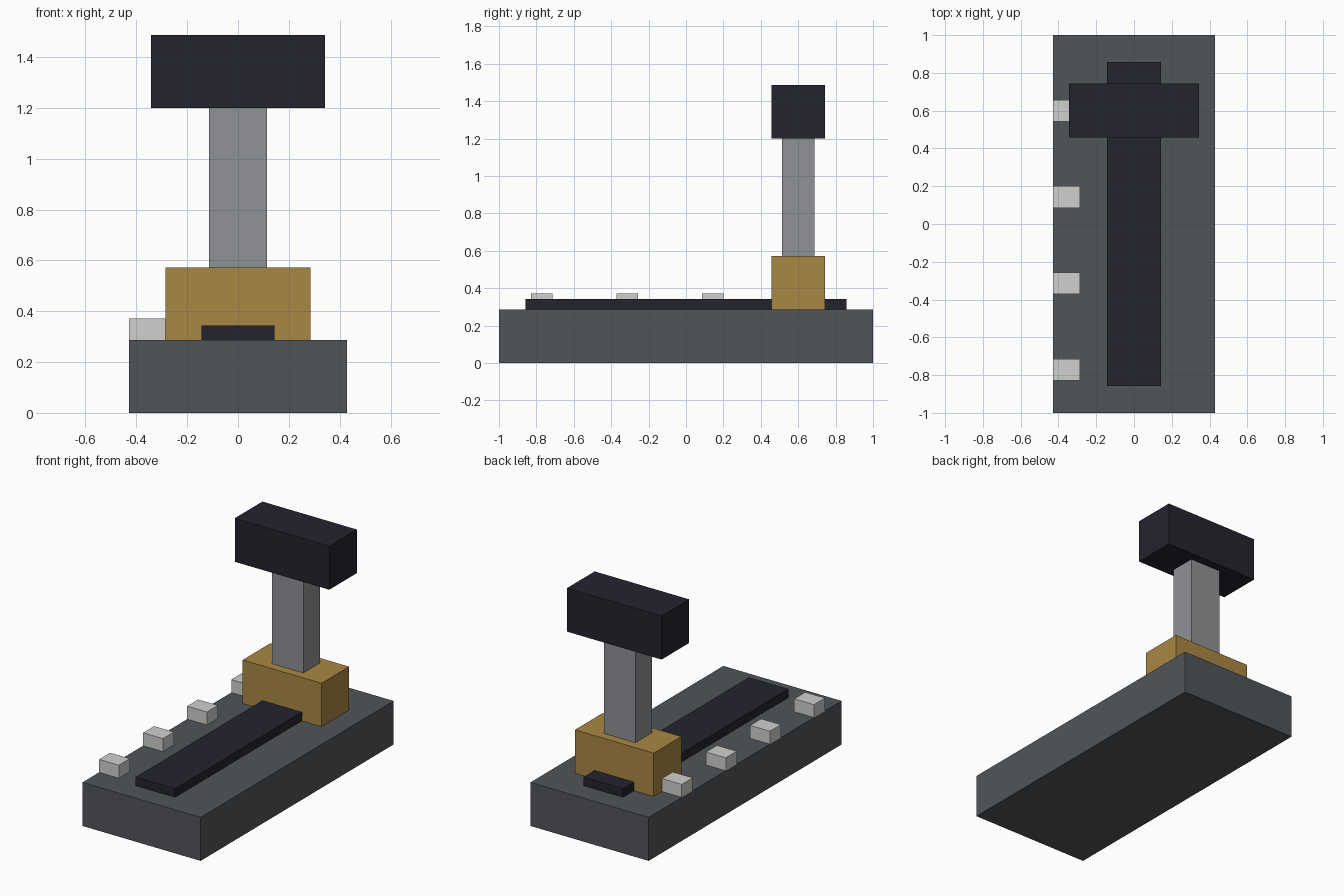
import bpy
from mathutils import Vector

default = bpy.data.objects.get("Cube")
if default:
    bpy.data.objects.remove(default, do_unlink=True)


def material(name, rgb):
    """Make a flat material from 8-bit sRGB values."""
    linear = [((c / 255 + 0.055) / 1.055) ** 2.4 for c in rgb]
    mat = bpy.data.materials.new(name)
    mat.use_nodes = True
    mat.diffuse_color = (*linear, 1)
    bsdf = mat.node_tree.nodes["Principled BSDF"]
    bsdf.inputs["Base Color"].default_value = (*linear, 1)
    bsdf.inputs["Roughness"].default_value = 0.8
    return mat


def box(name, low, high, mat):
    """Add a box spanning two opposite corners."""
    low, high = Vector(low), Vector(high)
    bpy.ops.mesh.primitive_cube_add(size=1, location=(low + high) / 2)
    obj = bpy.context.object
    obj.name = name
    obj.scale = high - low
    bpy.ops.object.transform_apply(location=False, rotation=False, scale=True)
    obj.data.materials.append(mat)
    return obj


slate = material("slate_grey", (81, 85, 89))
black = material("blue_black", (36, 35, 46))
brass = material("brass", (170, 135, 67))
steel = material("steel_grey", (143, 145, 149))
white = material("off_white", (208, 209, 206))

DECK = 0.286     # top of the base
LEVER_Y = 0.6    # lever position along the slot

# Base plate and the dark slot strip
box("base", (-0.429, -1, 0), (0.429, 1, DECK), slate)
box("slot_strip", (-0.143, -0.857, DECK), (0.143, 0.857, 0.343), black)

# Lever: collar, stem and cross grip
box("lever_collar", (-0.286, LEVER_Y - 0.143, DECK), (0.286, LEVER_Y + 0.143, 0.571), brass)
box("lever_stem", (-0.114, LEVER_Y - 0.086, 0.571), (0.114, LEVER_Y + 0.086, 1.2), steel)
box("lever_grip", (-0.343, LEVER_Y - 0.143, 1.2), (0.343, LEVER_Y + 0.143, 1.486), black)

# Row of position markers along one edge
for i in range(4):
    y = LEVER_Y - 0.457 * i
    box(f"marker_{i + 1}", (-0.429, y - 0.057, DECK), (-0.286, y + 0.057, 0.371), white)
